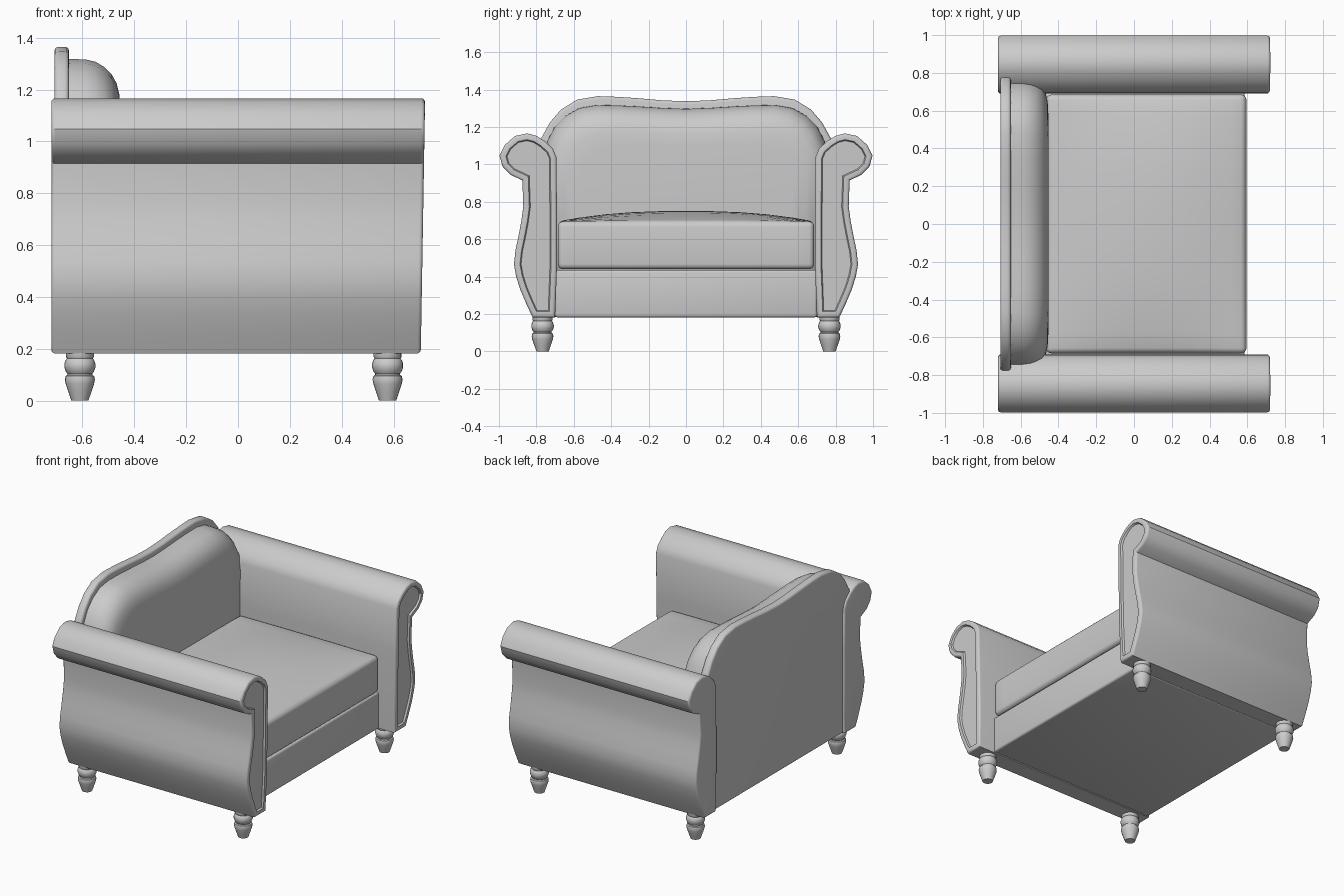
import bpy, bmesh, math
from mathutils import Matrix, Vector

if "Cube" in bpy.data.objects:
    bpy.data.objects.remove(bpy.data.objects["Cube"])


def finish(name, bm, angle=35):
    bmesh.ops.recalc_face_normals(bm, faces=bm.faces[:])
    me = bpy.data.meshes.new(name)
    bm.to_mesh(me)
    bm.free()
    ob = bpy.data.objects.new(name, me)
    bpy.context.collection.objects.link(ob)
    bpy.ops.object.select_all(action='DESELECT')
    bpy.context.view_layer.objects.active = ob
    ob.select_set(True)
    bpy.ops.object.shade_smooth_by_angle(angle=math.radians(angle))
    return ob


def loft(rings):
    """Skin a stack of (x, [(y, z), ...]) outlines and cap both ends."""
    bm = bmesh.new()
    loops = [[bm.verts.new((x, y, z)) for y, z in pts] for x, pts in rings]
    n = len(loops[0])
    for a, b in zip(loops, loops[1:]):
        for i in range(n):
            bm.faces.new((a[i], a[(i + 1) % n], b[(i + 1) % n], b[i]))
    caps = [bm.faces.new(loops[0]), bm.faces.new(loops[-1])]
    bmesh.ops.recalc_face_normals(bm, faces=bm.faces[:])
    return bm, caps


def bevel(bm, edges, width, segments=3):
    bmesh.ops.bevel(bm, geom=list(edges), offset=width, segments=segments,
                    profile=0.5, affect='EDGES')


def end_cap(bm, sign):
    return max((f for f in bm.faces if f.normal.x * sign > 0.9), key=lambda f: f.calc_area())


def box(size, center):
    bm = bmesh.new()
    bmesh.ops.create_cube(bm, size=1, matrix=Matrix.Translation(center) @ Matrix.Diagonal((*size, 1)))
    return bm


def mirrored(half):
    return half + [(-y, z) for y, z in reversed(half) if y > 0]


# Scrolled arms with a recessed front panel
arm = [(0.70, 0.182), (0.69, 0.45), (0.69, 0.75), (0.693, 1.04), (0.712, 1.085), (0.755, 1.125),
       (0.80, 1.153), (0.85, 1.166), (0.914, 1.152), (0.968, 1.105), (0.997, 1.048),
       (0.982, 0.99), (0.94, 0.945), (0.875, 0.915), (0.87, 0.775), (0.88, 0.70),
       (0.895, 0.62), (0.912, 0.54), (0.92, 0.465), (0.908, 0.40), (0.886, 0.33),
       (0.852, 0.25), (0.82, 0.182)]
for side, label in ((1, "left"), (-1, "right")):
    pts = [(y * side, z) for y, z in arm]
    bm, caps = loft([(-0.72, pts), (0.715, pts)])
    bevel(bm, {e for f in caps for e in f.edges}, 0.014)
    bm.normal_update()
    front = end_cap(bm, 1)
    bmesh.ops.inset_individual(bm, faces=[front], thickness=0.018, use_even_offset=True)
    bmesh.ops.inset_individual(bm, faces=[front], thickness=0.006, depth=-0.012, use_even_offset=True)
    for v in bm.verts:          # front leans slightly forward
        if v.co.x > 0:
            v.co.x += 0.017 * (v.co.z - 1.0)
            v.co.x += 0.004
    finish("arm_" + label, bm)

# Back panel with a serpentine top rim
back = mirrored([(0.70, 0.185), (0.70, 1.0), (0.795, 1.06), (0.78, 1.13), (0.727, 1.225),
                 (0.67, 1.292), (0.583, 1.346), (0.47, 1.365), (0.36, 1.361),
                 (0.245, 1.353), (0.12, 1.342), (0, 1.338)])
bm, caps = loft([(-0.708, back), (-0.652, back)])
bevel(bm, {e for f in caps for e in f.edges}, 0.016)
finish("back_panel", bm)

# Padded back cushion, rounded toward the front
pad = mirrored([(0.755, 0.40), (0.76, 1.05), (0.74, 1.13), (0.70, 1.205), (0.645, 1.26),
                (0.57, 1.302), (0.48, 1.318), (0.36, 1.316), (0.245, 1.31),
                (0.12, 1.302), (0, 1.298)])
steps = [(-0.67, 1.0), (-0.59, 0.998), (-0.55, 0.985), (-0.515, 0.955), (-0.487, 0.915),
         (-0.468, 0.865), (-0.457, 0.80), (-0.453, 0.70)]
bm, caps = loft([(x, [(y * (0.5 + s / 2 if s > 0.9 else s + 0.05), 0.62 + (z - 0.62) * s) for y, z in pad])
                 for x, s in steps])
finish("back_cushion", bm, 50)

# Seat base
bm = box((1.285, 1.40, 0.253), (-0.0575, 0, 0.3085))
bevel(bm, bm.edges[:], 0.014)
finish("seat_base", bm)

# Crowned seat cushion
bm = box((1.06, 1.37, 0.255), (0.065, 0, 0.5675))
bevel(bm, bm.edges[:], 0.028, 4)
for axis, half, mid in ((0, 0.50, 0.065), (1, 0.65, 0)):
    for i in range(-4, 5):
        co, no = Vector((0, 0, 0)), Vector((0, 0, 0))
        co[axis], no[axis] = mid + half * i / 4.5, 1
        bmesh.ops.bisect_plane(bm, geom=bm.verts[:] + bm.edges[:] + bm.faces[:],
                               plane_co=co, plane_no=no)
for v in bm.verts:
    if v.co.z > 0.69:
        u, w = (v.co.x - 0.065) / 0.53, v.co.y / 0.685
        v.co.z += 0.056 * max(0, 1 - u * u) * max(0, 1 - abs(w) ** 2.5)
finish("seat_cushion", bm)

# Turned legs
leg = [(0, 0), (0.033, 0), (0.037, 0.012), (0.045, 0.035), (0.055, 0.065), (0.058, 0.082),
       (0.055, 0.095), (0.048, 0.099), (0.048, 0.104), (0.054, 0.112), (0.06, 0.128),
       (0.06, 0.142), (0.055, 0.157), (0.05, 0.162), (0.054, 0.17), (0.054, 0.186), (0, 0.186)]
for x, end in ((0.577, "front"), (-0.61, "rear")):
    for y, label in ((0.767, "left"), (-0.767, "right")):
        bm = bmesh.new()
        vs = [bm.verts.new((r, 0, z)) for r, z in leg]
        es = [bm.edges.new(p) for p in zip(vs, vs[1:])]
        bmesh.ops.spin(bm, geom=vs + es, cent=(0, 0, 0), axis=(0, 0, 1),
                       angle=math.tau, steps=20, use_merge=True)
        bmesh.ops.remove_doubles(bm, verts=bm.verts[:], dist=0.0001)
        bmesh.ops.translate(bm, verts=bm.verts[:], vec=(x, y, 0))
        finish(f"{end}_leg_{label}", bm)
